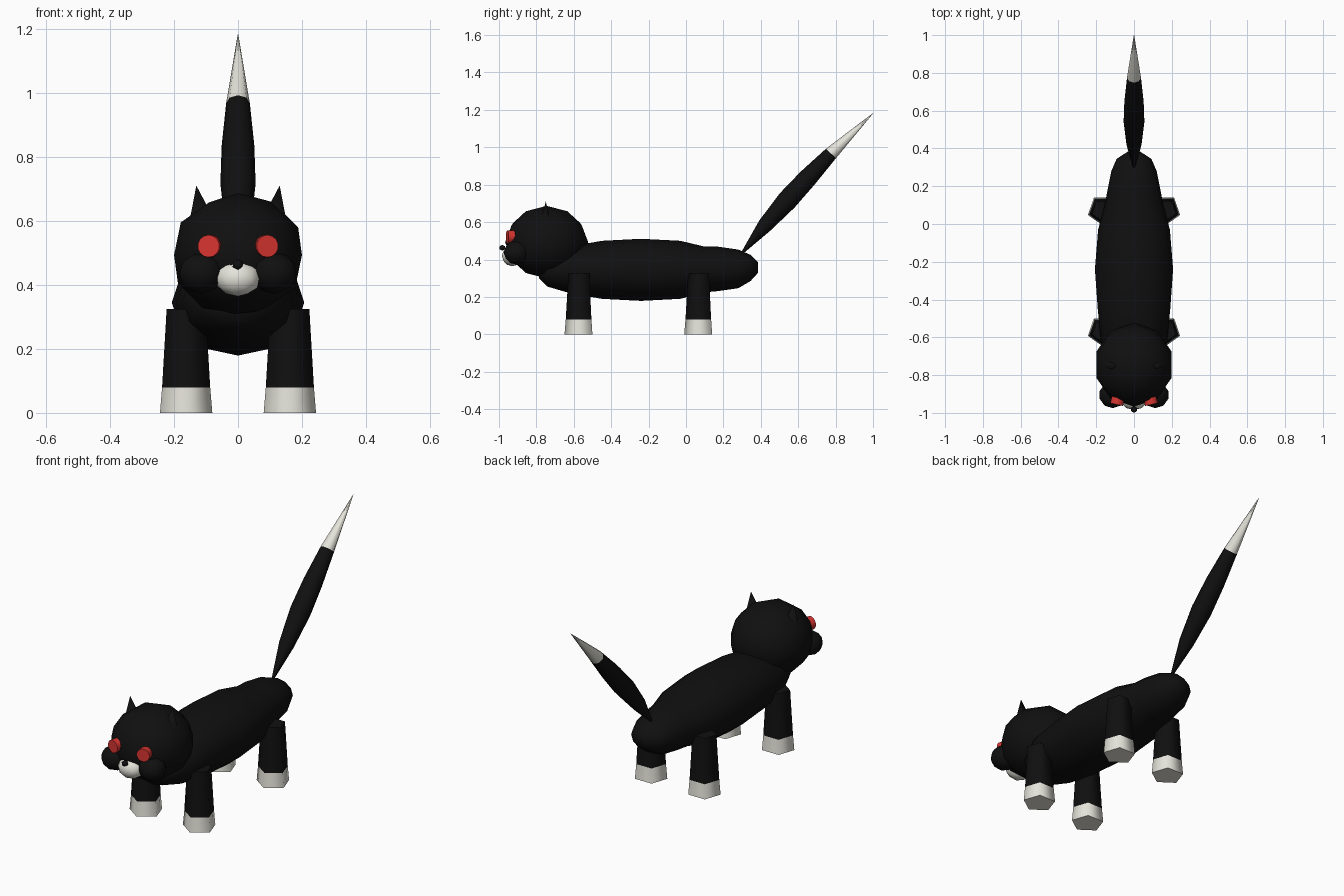
import bpy, bmesh, math
from mathutils import Vector, Matrix

if "Cube" in bpy.data.objects:
    bpy.data.objects.remove(bpy.data.objects["Cube"])


def material(name, rgb):
    m = bpy.data.materials.new(name)
    m.diffuse_color = (*rgb, 1)
    m.use_nodes = True
    m.node_tree.nodes["Principled BSDF"].inputs["Base Color"].default_value = m.diffuse_color
    return m


BLACK = material("black fur", (0.005, 0.005, 0.005))
WHITE = material("white fur", (0.78, 0.77, 0.70))
RED = material("red eye", (0.68, 0.035, 0.03))
X, Y, Z = Vector((1, 0, 0)), Vector((0, 1, 0)), Vector((0, 0, 1))


def finish(name, bm, mats):
    bmesh.ops.recalc_face_normals(bm, faces=bm.faces)
    me = bpy.data.meshes.new(name)
    bm.to_mesh(me)
    bm.free()
    for m in mats:
        me.materials.append(m)
    ob = bpy.data.objects.new(name, me)
    bpy.context.collection.objects.link(ob)
    bpy.ops.object.select_all(action='DESELECT')
    bpy.context.view_layer.objects.active = ob
    ob.select_set(True)
    bpy.ops.object.shade_smooth_by_angle(angle=math.radians(75))
    return ob


def loft(name, rings, v, n, start=0.0, white=()):
    """Skin rings of (centre, x radius, v radius); segments in white get the second material."""
    bm = bmesh.new()
    loops = []
    for c, rx, rv in rings:
        angles = [start + math.tau * i / n for i in range(n)]
        loops.append([bm.verts.new(Vector(c) + X * rx * math.cos(a) + v * rv * math.sin(a))
                      for a in angles])
    for s, (a, b) in enumerate(zip(loops, loops[1:])):
        for i in range(n):
            j = (i + 1) % n
            bm.faces.new((a[i], a[j], b[j], b[i])).material_index = int(s in white)
    bm.faces.new(loops[0]).material_index = int(0 in white)
    bm.faces.new(loops[-1]).material_index = int(len(loops) - 2 in white)
    return finish(name, bm, [BLACK, WHITE] if white else [BLACK])


def ball(name, centre, size, mat, sub=2):
    bm = bmesh.new()
    bmesh.ops.create_icosphere(bm, subdivisions=sub, radius=1,
                               matrix=Matrix.Translation(centre) @ Matrix.Diagonal((*size, 1)))
    return finish(name, bm, [mat])


def cone(name, matrix, r1, r2, depth, n, mat):
    bm = bmesh.new()
    bmesh.ops.create_cone(bm, cap_ends=True, segments=n, radius1=r1, radius2=r2,
                          depth=depth, matrix=matrix)
    return finish(name, bm, [mat])


# Body: y, centre height, half width, half height
body = [(-.785, .325, .05, .025), (-.74, .34, .12, .085), (-.62, .345, .175, .125),
        (-.45, .345, .192, .155), (-.24, .345, .207, .166), (-.03, .345, .19, .155),
        (.10, .347, .155, .122), (.17, .35, .142, .119), (.28, .35, .12, .103),
        (.345, .355, .092, .07), (.385, .357, .03, .028)]
loft("body", [((0, y, z), rx, rz) for y, z, rx, rz in body], Z, 12)

# Tail with white tip: y, z, radius
tail = [(.30, .435, .006), (.42, .58, .04), (.54, .715, .055),
        (.65, .835, .051), (.775, .967, .037), (1.0, 1.182, .001)]
loft("tail", [((0, y, z), r, r) for y, z, r in tail],
     Vector((0, -.73, .68)), 8, white=(4,))

# Five-sided legs with white paws
for end, y in (("front", -.567), ("hind", .073)):
    for side, sx in (("left", -1), ("right", 1)):
        loft(f"{end}_{side}_leg",
             [((sx * .162, y, z), r, r * .96) for z, r in ((0, .086), (.08, .079), (.325, .064))],
             Y, 5, start=math.radians(54), white=(0,))

# Head, muzzle and nose
ball("head", (0, -.745, .493), (.21, .222, .194), BLACK)
ball("muzzle", (0, -.928, .42), (.071, .057, .056), WHITE)
ball("nose", (0, -.982, .463), (.019, .018, .016), BLACK, 1)

for side, sx in (("left", -1), ("right", 1)):
    ball(f"{side}_cheek", (sx * .113, -.905, .437), (.072, .07, .065), BLACK)
    # Round eye disc, turned slightly outward
    cone(f"{side}_eye", Matrix.Translation((sx * .088, -.938, .521))
         @ Matrix.Rotation(sx * math.radians(13), 4, 'Z')
         @ Matrix.Rotation(math.pi / 2, 4, 'X'), .035, .035, .036, 14, RED)
    # Thin pointed ear, tip leaning outward
    lean = Matrix.Shear('XY', 4, (sx * .17, 0))
    cone(f"{side}_ear", Matrix.Translation((sx * .12, -.75, .65)) @ lean
         @ Matrix.Diagonal((1, .6, 1, 1)), .05, 0, .12, 6, BLACK)
